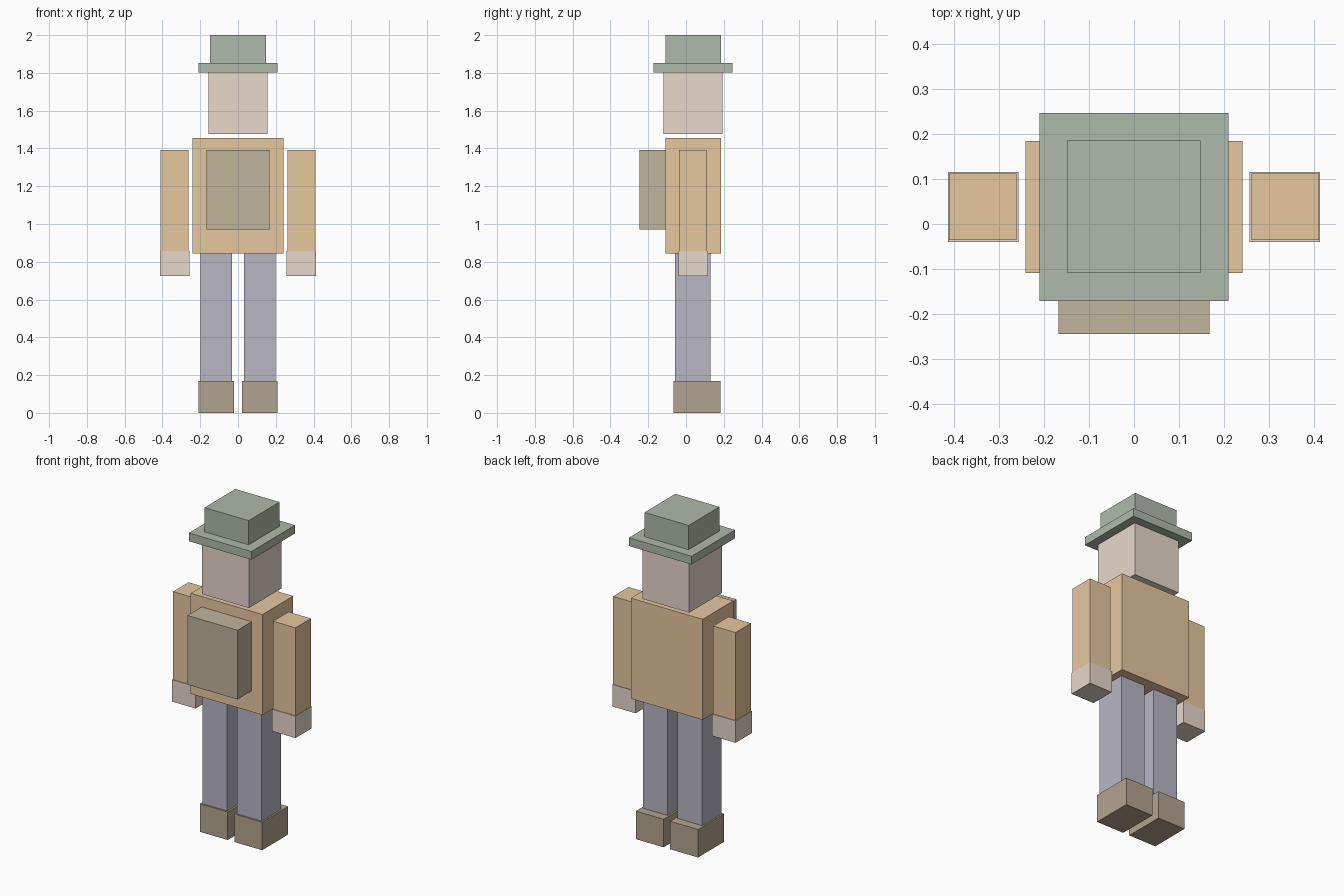
import bpy

if "Cube" in bpy.data.objects:
    bpy.data.objects.remove(bpy.data.objects["Cube"])


def material(name, rgb):
    m = bpy.data.materials.new(name)
    m.diffuse_color = (*rgb, 1.0)
    m.use_nodes = True
    m.node_tree.nodes["Principled BSDF"].inputs["Base Color"].default_value = m.diffuse_color
    return m


GREEN = material("hat_green", (0.43, 0.49, 0.41))
SKIN = material("skin", (0.80, 0.69, 0.61))
ORANGE = material("coat_orange", (0.79, 0.58, 0.35))
OLIVE = material("pack_olive", (0.53, 0.46, 0.33))
GREY = material("trouser_grey", (0.48, 0.47, 0.55))
BROWN = material("boot_brown", (0.45, 0.37, 0.28))


def box(name, x, y, z, mat):
    """Box spanning the given (min, max) range on each axis."""
    bpy.ops.mesh.primitive_cube_add(size=1)
    ob = bpy.context.object
    ob.name = name
    ob.location = [(a + b) / 2 for a, b in (x, y, z)]
    ob.scale = [b - a for a, b in (x, y, z)]
    bpy.ops.object.transform_apply(location=False, rotation=False, scale=True)
    ob.data.materials.append(mat)


# Hat and head
box("hat_crown", (-0.148, 0.148), (-0.109, 0.186), (1.85, 2.0), GREEN)
box("hat_brim", (-0.21, 0.21), (-0.171, 0.247), (1.803, 1.853), GREEN)
box("head", (-0.157, 0.157), (-0.119, 0.194), (1.476, 1.803), SKIN)

# Body with the pack on its -y side
box("torso", (-0.241, 0.241), (-0.109, 0.185), (0.845, 1.455), ORANGE)
box("pack", (-0.168, 0.168), (-0.245, -0.109), (0.972, 1.392), OLIVE)

# Mirrored limbs
for side, s in (("left", -1), ("right", 1)):
    def span(a, b):
        return tuple(sorted((s * a, s * b)))

    box(side + "_arm", span(0.261, 0.411), (-0.036, 0.112), (0.858, 1.392), ORANGE)
    box(side + "_hand", span(0.257, 0.414), (-0.040, 0.116), (0.725, 0.858), SKIN)
    box(side + "_leg", span(0.033, 0.199), (-0.057, 0.129), (0.005, 0.845), GREY)
    box(side + "_boot", span(0.022, 0.209), (-0.067, 0.183), (0.0, 0.17), BROWN)
